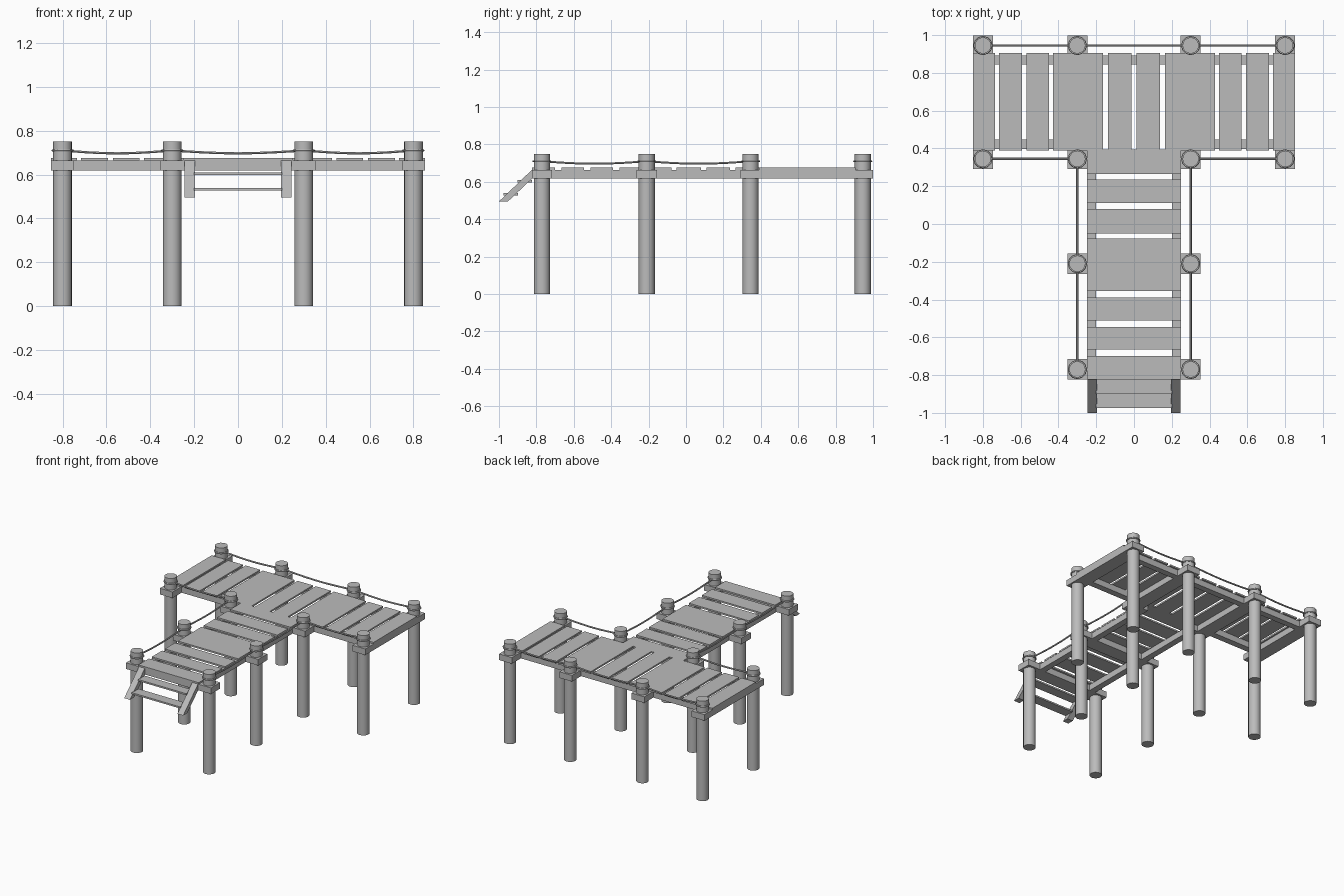
import bpy, bmesh, math
from mathutils import Vector

cube = bpy.data.objects.get("Cube")
if cube:
    bpy.data.objects.remove(cube)

GREY = (0.5, 0.5, 0.5, 1)
wood = bpy.data.materials.new("weathered grey")
wood.use_nodes = True
wood.diffuse_color = GREY
wood.node_tree.nodes["Principled BSDF"].inputs["Base Color"].default_value = GREY

POST_R, POST_H = 0.043, 0.75
BEAM_LOW, BEAM_TOP, DECK_TOP = 0.618, 0.664, 0.676
ROPE_Z = 0.71
BACK, INNER, MID, FRONT = 0.945, 0.345, -0.21, -0.77


def add_mesh(name, bm):
    bmesh.ops.recalc_face_normals(bm, faces=bm.faces)
    mesh = bpy.data.meshes.new(name)
    bm.to_mesh(mesh)
    bm.free()
    mesh.materials.append(wood)
    ob = bpy.data.objects.new(name, mesh)
    bpy.context.collection.objects.link(ob)
    return ob


def box(name, x, y, z):
    """Box from (min, max) pairs."""
    bm = bmesh.new()
    bmesh.ops.create_cube(bm, size=1)
    for v in bm.verts:
        v.co = Vector([(a + b) / 2 + c * (b - a) for c, (a, b) in zip(v.co, (x, y, z))])
    return add_mesh(name, bm)


def smooth(ob):
    bpy.ops.object.select_all(action='DESELECT')
    ob.select_set(True)
    bpy.context.view_layer.objects.active = ob
    bpy.ops.object.shade_smooth_by_angle(angle=math.radians(40))


def rope(name, points, cyclic=False):
    curve = bpy.data.curves.new(name, 'CURVE')
    curve.dimensions = '3D'
    curve.bevel_depth = 0.006
    curve.bevel_resolution = 1
    spline = curve.splines.new('POLY')
    spline.points.add(len(points) - 1)
    for p, co in zip(spline.points, points):
        p.co = (*co, 1)
    spline.use_cyclic_u = cyclic
    curve.materials.append(wood)
    ob = bpy.data.objects.new(name, curve)
    bpy.context.collection.objects.link(ob)
    bpy.ops.object.select_all(action='DESELECT')
    ob.select_set(True)
    bpy.context.view_layer.objects.active = ob
    bpy.ops.object.convert(target='MESH')
    smooth(bpy.context.object)


def sagging_rope(a, b):
    pts = []
    for i in range(13):
        t = i / 12
        x, y = (p + (q - p) * t for p, q in zip(a, b))
        pts.append((x, y, ROPE_Z - 0.013 * math.sin(math.pi * t)))
    rope("sagging_rope", pts)


# posts, each with a square collar and a rope loop
posts = [(x, y) for x in (-0.8, -0.3, 0.3, 0.8) for y in (BACK, INNER)]
posts += [(x, y) for x in (-0.3, 0.3) for y in (MID, FRONT)]
for x, y in posts:
    bm = bmesh.new()
    bmesh.ops.create_cone(bm, cap_ends=True, segments=16, radius1=POST_R, radius2=POST_R, depth=POST_H)
    bmesh.ops.translate(bm, verts=bm.verts, vec=(x, y, POST_H / 2))
    smooth(add_mesh("post", bm))
    box("post_collar", (x - 0.053, x + 0.053), (y - 0.054, y + 0.054), (BEAM_LOW, BEAM_TOP))
    ring = [math.tau * i / 12 for i in range(12)]
    rope("rope_loop", [(x + 0.045 * math.cos(a), y + 0.045 * math.sin(a), ROPE_Z) for a in ring], True)

# ropes between posts
sagging_rope((-0.3, BACK), (0.3, BACK))
for s in (-1, 1):
    for y in (BACK, INNER):
        sagging_rope((s * 0.8, y), (s * 0.3, y))
    sagging_rope((s * 0.3, INNER), (s * 0.3, MID))
    sagging_rope((s * 0.3, MID), (s * 0.3, FRONT))

# support beams
beam_z = (BEAM_LOW, BEAM_TOP)
box("platform_back_beam", (-0.8, 0.8), (0.845, 0.892), beam_z)
for s in (-1, 1):
    box("platform_front_beam", sorted((s * 0.8, s * 0.28)), (0.398, 0.447), beam_z)
    box("walkway_beam", sorted((s * 0.2, s * 0.248)), (-0.8, 0.39), beam_z)
    for x in (0.8, 0.3):
        box("platform_cross_beam", (s * x - 0.053, s * x + 0.053), (0.39, 0.9), beam_z)
for y in (MID, FRONT):
    box("walkway_cross_beam", (-0.25, 0.25), (y - 0.054, y + 0.054), beam_z)

# deck boards
deck_z = (BEAM_TOP, DECK_TOP)
for s in (-1, 1):
    for a, b in ((0.735, 0.853), (0.592, 0.715), (0.45, 0.57), (0.28, 0.428), (0.163, 0.3), (0.012, 0.138)):
        box("platform_board", sorted((s * a, s * b)), (0.39, 0.905), deck_z)
for a, b in ((0.265, 0.395), (0.11, 0.235), (-0.05, 0.08), (-0.235, -0.078),
             (-0.355, -0.205), (-0.51, -0.39), (-0.665, -0.545), (-0.824, -0.7)):
    box("walkway_board", (-0.25, 0.25), (a, b), deck_z)

# short stair at the front
profile = ((-0.82, 0.668), (-1, 0.495), (-0.952, 0.495), (-0.82, 0.62))
for s in (-1, 1):
    bm = bmesh.new()
    face = bm.faces.new([bm.verts.new((s * 0.197, y, z)) for y, z in profile])
    side = bmesh.ops.extrude_face_region(bm, geom=[face])["geom"]
    bmesh.ops.translate(bm, vec=(s * 0.048, 0, 0),
                        verts=[g for g in side if isinstance(g, bmesh.types.BMVert)])
    add_mesh("stair_rail", bm)
for y, z in ((-0.862, 0.603), (-0.937, 0.533)):
    box("stair_step", (-0.2, 0.2), (y - 0.038, y + 0.038), (z - 0.006, z + 0.006))
